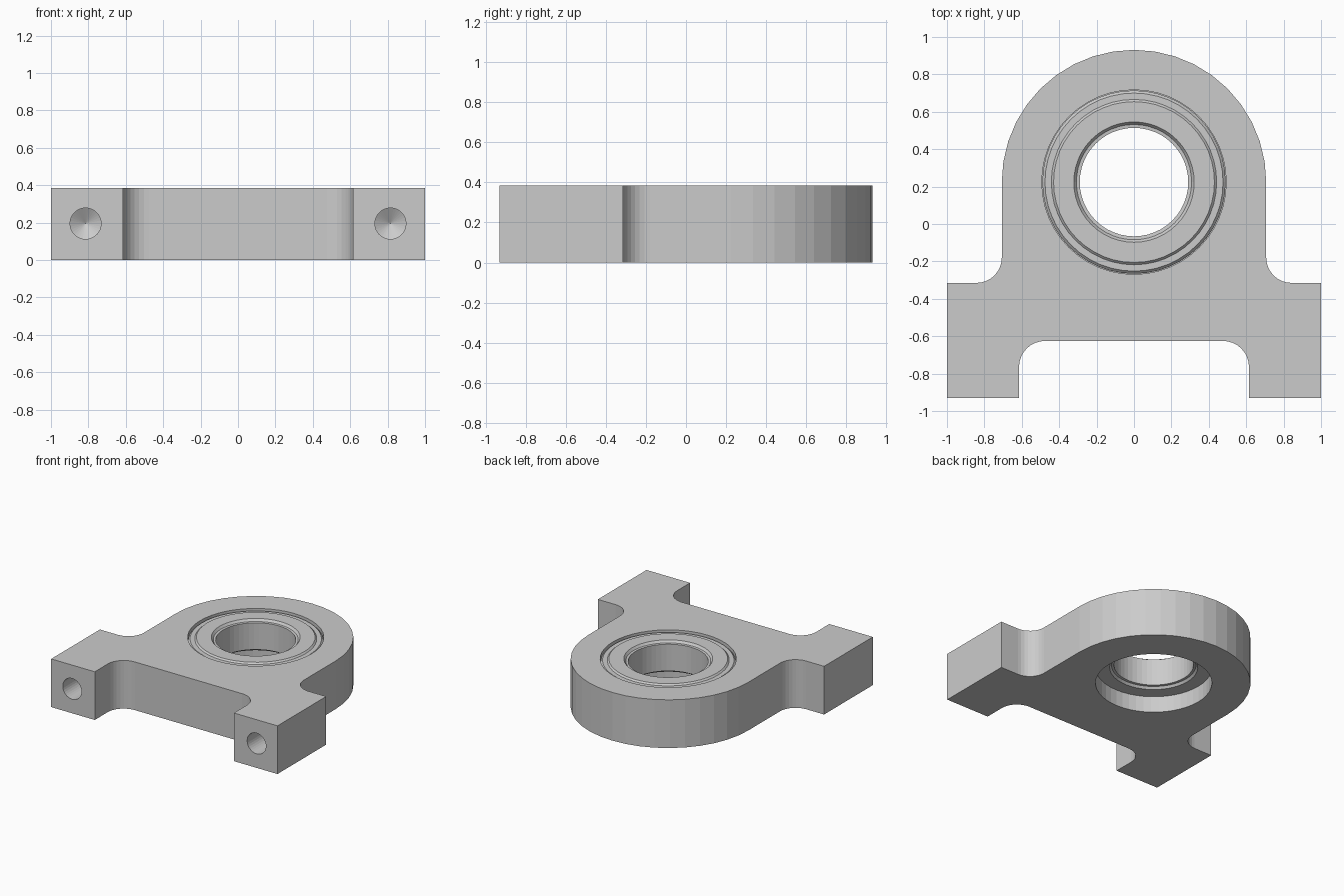
import bpy, bmesh
from math import cos, sin, pi, radians
from mathutils import Matrix

if "Cube" in bpy.data.objects:
    bpy.data.objects.remove(bpy.data.objects["Cube"])

H = 0.385            # plate thickness
CY = 0.224           # bore centre in y
LIP = 0.13           # height of the retaining lip under the bearing


def arc(cx, cy, r, a0, a1, n):
    return [(cx + r * cos(radians(a0 + (a1 - a0) * i / n)),
             cy + r * sin(radians(a0 + (a1 - a0) * i / n))) for i in range(n + 1)]


def make(name, bm):
    bmesh.ops.recalc_face_normals(bm, faces=bm.faces)
    me = bpy.data.meshes.new(name)
    bm.to_mesh(me)
    bm.free()
    ob = bpy.data.objects.new(name, me)
    bpy.context.collection.objects.link(ob)
    return ob


def lathe(name, profile, n, matrix, closed=True):
    """Revolve (radius, height) points round z; a zero radius becomes a pole."""
    bm = bmesh.new()
    rings = []
    for r, z in profile:
        if r == 0:
            rings.append([bm.verts.new((0, 0, z))] * n)
        else:
            rings.append([bm.verts.new((r * cos(2 * pi * i / n), r * sin(2 * pi * i / n), z))
                          for i in range(n)])
    m = len(rings)
    for k in range(m if closed else m - 1):
        a, b = rings[k], rings[(k + 1) % m]
        for i in range(n):
            j = (i + 1) % n
            bm.faces.new(list(dict.fromkeys((a[i], a[j], b[j], b[i]))))
    bmesh.ops.transform(bm, matrix=matrix, verts=bm.verts)
    return make(name, bm)


def cut(target, cutter):
    mod = target.modifiers.new("cut", 'BOOLEAN')
    mod.operation = 'DIFFERENCE'
    mod.solver = 'EXACT'
    mod.object = cutter
    cutter.hide_render = True
    cutter.hide_set(True)


# Housing plate: half outline mirrored, then extruded
half = arc(0, CY, 0.707, 90, 0, 10)
half += arc(0.842, -0.18, 0.135, 180, 270, 8)
half += [(1, -0.315), (1, -0.93), (0.615, -0.93)]
half += arc(0.475, -0.765, 0.14, 0, 90, 8)
outline = half + [(-x, y) for x, y in reversed(half[1:])]
bm = bmesh.new()
face = bm.faces.new([bm.verts.new((x, y, 0)) for x, y in outline])
ext = bmesh.ops.extrude_face_region(bm, geom=[face])
bmesh.ops.translate(bm, vec=(0, 0, H),
                    verts=[g for g in ext["geom"] if isinstance(g, bmesh.types.BMVert)])
plate = make("housing_plate", bm)

# Stepped bearing seat
bore = Matrix.Translation((0, CY, 0))
cut(plate, lathe("seat_cutter",
                 [(0, -0.1), (0.425, -0.1), (0.425, LIP), (0.493, LIP), (0.493, H + 0.1), (0, H + 0.1)],
                 48, bore, closed=False))

# Drilled screw holes with conical ends in the feet
for s in (-1, 1):
    m = Matrix.Translation((0.815 * s, -0.93, 0.195)) @ Matrix.Rotation(pi / 2, 4, 'X')
    cut(plate, lathe("screw_hole_cutter",
                     [(0, 0.1), (0.083, 0.1), (0.083, -0.4), (0, -0.45)], 32, m, closed=False))

# Ball bearing: chamfered races with a slightly raised shield between them
upper = [(0.29, H - 0.02), (0.308, H - 0.018), (0.322, H), (0.43, H),
         (0.442, H - 0.012), (0.476, H - 0.012), (0.49, H - 0.026)]
lower = [(r, H + LIP - z + 0.001) for r, z in reversed(upper)]
lathe("bearing", upper + lower, 48, bore)
